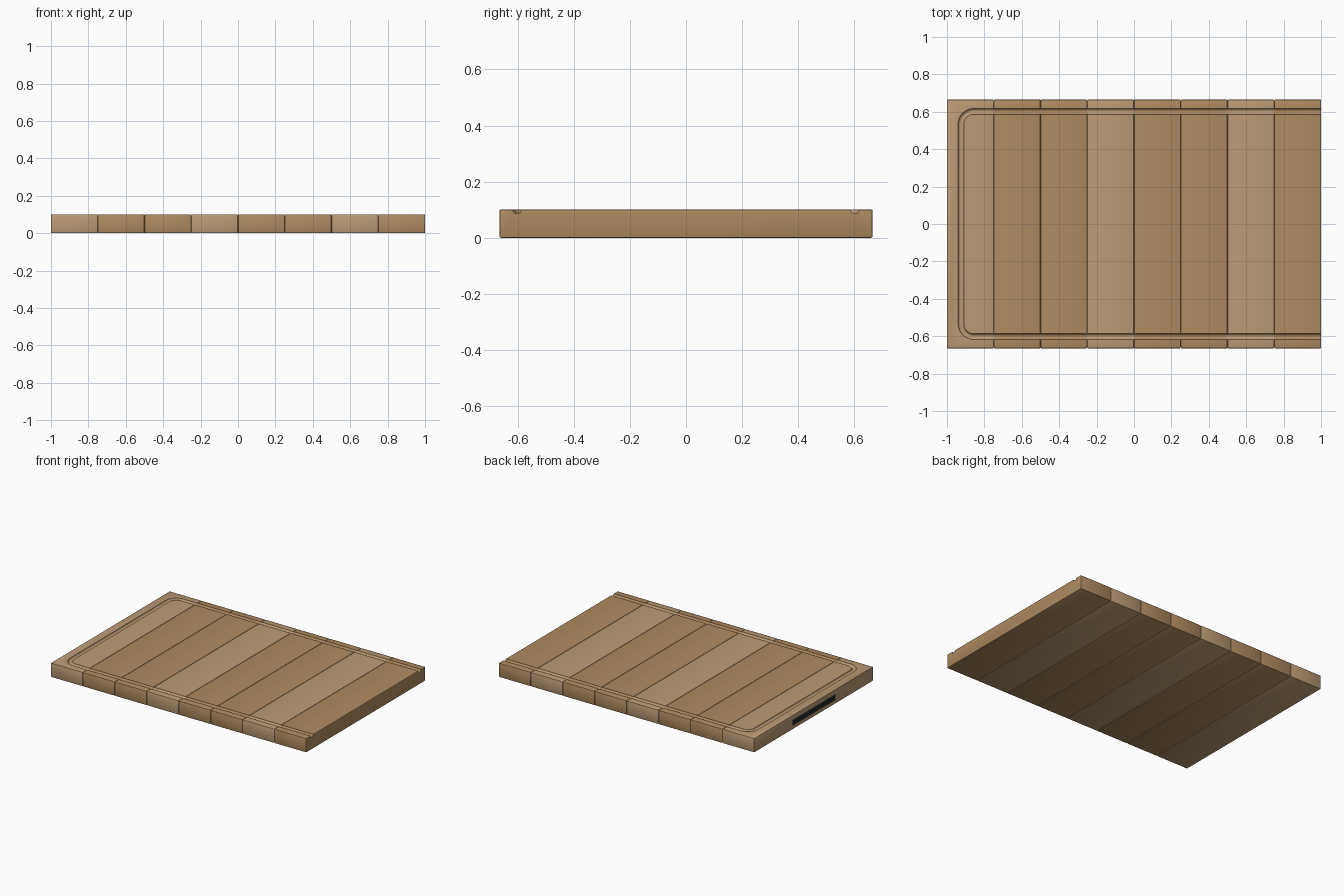
import bpy, bmesh, math

if "Cube" in bpy.data.objects:
    bpy.data.objects.remove(bpy.data.objects["Cube"])

COUNT, W, HALF_Y, H = 8, 0.25, 0.665, 0.1


def material(name, rgb):
    m = bpy.data.materials.new(name)
    m.diffuse_color = (*rgb, 1)
    m.use_nodes = True
    m.node_tree.nodes["Principled BSDF"].inputs["Base Color"].default_value = m.diffuse_color
    return m


light = material("light_wood", (0.50, 0.33, 0.18))
dark = material("dark_wood", (0.43, 0.26, 0.12))
black = material("dark_lining", (0.015, 0.018, 0.02))


def box(name, lo, hi, mat, bevel=0.0, segments=2):
    bm = bmesh.new()
    bmesh.ops.create_cube(bm, size=1)
    for v in bm.verts:
        v.co = [(a + b) / 2 + c * (b - a) for a, b, c in zip(lo, hi, v.co)]
    if bevel:
        bmesh.ops.bevel(bm, geom=bm.edges[:], offset=bevel, segments=segments,
                        profile=0.5, affect='EDGES')
    me = bpy.data.meshes.new(name)
    bm.to_mesh(me)
    bm.free()
    ob = bpy.data.objects.new(name, me)
    bpy.context.collection.objects.link(ob)
    if mat:
        me.materials.append(mat)
    return ob


def cut(ob, cutter):
    mod = ob.modifiers.new("cut", 'BOOLEAN')
    mod.operation = 'DIFFERENCE'
    mod.solver = 'EXACT'
    mod.object = cutter
    bpy.context.view_layer.objects.active = ob
    bpy.ops.object.modifier_apply(modifier=mod.name)


# juice groove cutter: round tube along a U path open to the right
X0, Y0, R = -0.925, 0.602, 0.068
path = [(1.1, Y0)]
for start, sy in ((90, 1), (180, -1)):
    for i in range(11):
        a = math.radians(start + 9 * i)
        path.append((X0 + R + R * math.cos(a), sy * (Y0 - R) + R * math.sin(a)))
path.append((1.1, -Y0))
curve = bpy.data.curves.new("groove_path", 'CURVE')
curve.dimensions = '3D'
curve.bevel_depth = 0.0155
curve.bevel_resolution = 6
curve.use_fill_caps = True
spline = curve.splines.new('POLY')
spline.points.add(len(path) - 1)
for p, (x, y) in zip(spline.points, path):
    p.co = (x, y, H + 0.001, 1)
groove = bpy.data.objects.new("groove_cutter", curve)
bpy.context.collection.objects.link(groove)
bpy.context.view_layer.objects.active = groove
groove.select_set(True)
bpy.ops.object.convert(target='MESH')
groove = bpy.context.view_layer.objects.active
bm = bmesh.new()
bm.from_mesh(groove.data)
bmesh.ops.remove_doubles(bm, verts=bm.verts[:], dist=1e-5)
bmesh.ops.recalc_face_normals(bm, faces=bm.faces[:])
bm.to_mesh(groove.data)
bm.free()
groove.data.materials.clear()

# eight planks side by side, every third one lighter
planks = []
for i in range(COUNT):
    x = -1 + i * W
    plank = box(f"plank_{i + 1}", (x, -HALF_Y, 0), (x + W, HALF_Y, H),
                dark if i % 3 else light, 0.005)
    cut(plank, groove)
    planks.append(plank)

# finger slot in the left end, with dark lining
SLOT_LO, SLOT_HI = (-1.05, -0.24, 0.027), (-0.97, 0.24, 0.067)
slot = box("slot_cutter", SLOT_LO, SLOT_HI, None)
cut(planks[0], slot)
box("finger_slot_lining", (-0.999, -0.24, 0.027), (-0.97, 0.24, 0.067), black)

for helper in (groove, slot):
    bpy.data.objects.remove(helper)

bpy.ops.object.select_all(action='DESELECT')
for plank in planks:
    plank.select_set(True)
bpy.context.view_layer.objects.active = planks[0]
bpy.ops.object.shade_smooth_by_angle(angle=math.radians(35))
